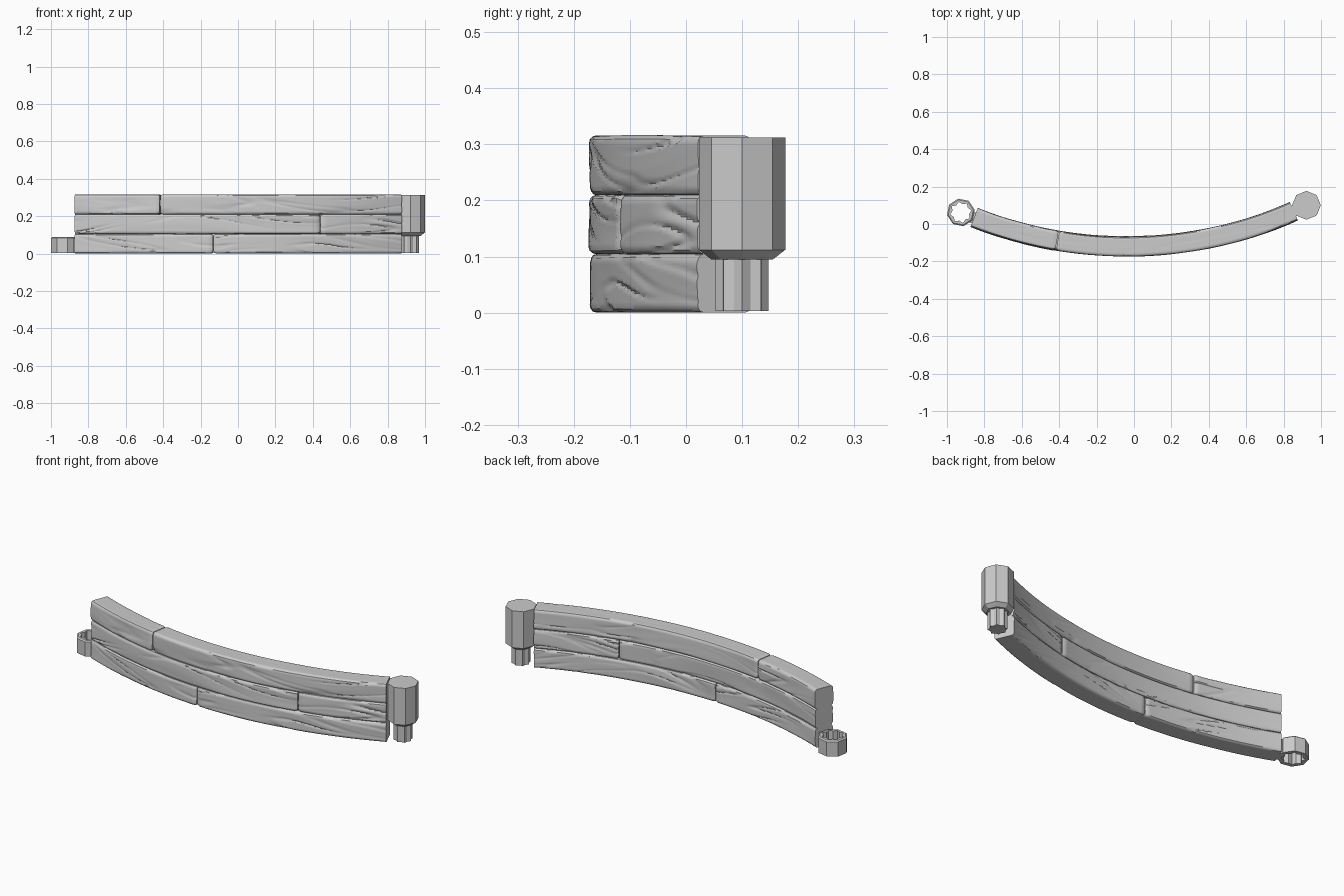
import bpy, bmesh, math
from mathutils import Vector, noise

cube = bpy.data.objects.get("Cube")
if cube:
    bpy.data.objects.remove(cube, do_unlink=True)

grey = bpy.data.materials.new("plain_grey")
grey.use_nodes = True
grey.diffuse_color = (0.6, 0.6, 0.6, 1)
grey.node_tree.nodes["Principled BSDF"].inputs["Base Color"].default_value = (0.6, 0.6, 0.6, 1)

CX, CY, R = -0.04, 2.10, 2.22      # centre and radius of the wall's curve
X_LEFT, X_RIGHT = -0.855, 0.855    # wall ends on the centre line
HALF = 0.053                       # half thickness of a plank


def angle_at(x):
    return math.asin((x - CX) / R)


def finish(bm, name, smooth=None):
    bmesh.ops.recalc_face_normals(bm, faces=bm.faces)
    mesh = bpy.data.meshes.new(name)
    bm.to_mesh(mesh)
    bm.free()
    mesh.materials.append(grey)
    ob = bpy.data.objects.new(name, mesh)
    bpy.context.collection.objects.link(ob)
    if smooth:
        bpy.ops.object.select_all(action='DESELECT')
        ob.select_set(True)
        bpy.context.view_layer.objects.active = ob
        bpy.ops.object.shade_smooth_by_angle(angle=smooth)
    return ob


def loft(bm, loops, closed=False):
    """Skin point loops in order; cap the ends or join last to first."""
    rings = [[bm.verts.new(p) for p in loop] for loop in loops]
    pairs = list(zip(rings, rings[1:])) + ([(rings[-1], rings[0])] if closed else [])
    for a, b in pairs:
        for i in range(len(a)):
            j = (i + 1) % len(a)
            bm.faces.new((a[i], a[j], b[j], b[i]))
    if not closed:
        bm.faces.new(rings[0])
        bm.faces.new(rings[-1])


# Rounded plank section with evenly divided sides
def section(half_h, radius=0.014, cuts=16):
    corners = [(1, 1, 0), (-1, 1, 1), (-1, -1, 2), (1, -1, 3)]
    arcs = []
    for sx, sz, q in corners:
        arcs.append([Vector((sx * (HALF - radius) + radius * math.cos((q + k / 3) * math.pi / 2),
                             sz * (half_h - radius) + radius * math.sin((q + k / 3) * math.pi / 2)))
                     for k in range(4)])
    points = []
    for i, arc in enumerate(arcs):
        points += arc
        nxt = arcs[(i + 1) % 4][0]
        points += [arc[-1].lerp(nxt, k / cuts) for k in range(1, cuts)]
    return points


# Carved grain: broad waves with narrow, slanted cracks
def grain(s, across, seed):
    slant = across + 0.05 * math.sin(4 * s + seed)
    wave = noise.noise(Vector((s * 2.2, slant * 14, seed * 3.7)))
    crack = noise.noise(Vector((s * 1.8 + 9, slant * 22, seed * 5.3)))
    crack = max(0, 1 - abs(crack) * 9) * max(0, noise.noise(Vector((s * 3, across * 8, seed))) + 0.35)
    return 0.004 * wave - 0.007 * crack


def plank(name, x0, x1, z0, z1, seed):
    half_h = (z1 - z0) / 2
    shape = section(half_h)
    a0, a1 = angle_at(x0), angle_at(x1)
    steps = max(20, int((x1 - x0) * 75))
    spots = [k / steps for k in range(steps + 1)]
    loops = []
    for t in spots:
        a = a0 + (a1 - a0) * t
        s = a * R
        # Worn corners only where two planks butt together
        worn = (t == 0 and x0 > X_LEFT) or (t == 1 and x1 < X_RIGHT)
        loop = []
        for p in shape:
            n = Vector((p.x / HALF, p.y / half_h))
            face = 1 if abs(n.x) > 0.9 else 0.35
            d = grain(s, p.y + z0 + p.x * 0.6, seed + (n.x > 0)) * face
            if worn:
                d -= 0.007
            r = R + p.x + d * n.x
            z = (z0 + z1) / 2 + p.y + d * n.y * 0.5
            loop.append((CX + r * math.sin(a), CY - r * math.cos(a), max(0, z)))
        loops.append(loop)
    bm = bmesh.new()
    loft(bm, loops)
    finish(bm, name, math.radians(32))


# Three courses, each split at its own joint
GAP = 0.002
courses = [("bottom", 0.0, 0.105, -0.13), ("middle", 0.104, 0.21, 0.43), ("top", 0.209, 0.316, -0.41)]
for i, (row, z0, z1, joint) in enumerate(courses):
    plank(row + "_plank_right", X_LEFT, joint - GAP, z0, z1, i * 4 + 1)
    plank(row + "_plank_left", joint + GAP, X_RIGHT, z0, z1, i * 4 + 3)


def ring(cx, cy, z, outer, inner, turn=0):
    """Sixteen points alternating between two radii."""
    return [(cx + r * math.cos(turn + i * math.pi / 8), cy + r * math.sin(turn + i * math.pi / 8), z)
            for i in range(16) for r in [inner if i % 2 else outer]]


def octagon(cx, cy, z, r, turn=0):
    return ring(cx, cy, z, r, r, turn)[::2]


# Hinge post with a tapered foot, and its fluted pin
PX, PY = 0.922, 0.10
bm = bmesh.new()
loft(bm, [octagon(PX, PY, z, r) for z, r in ((0.095, 0.055), (0.112, 0.077), (0.312, 0.077))])
finish(bm, "hinge_post")
bm = bmesh.new()
loft(bm, [ring(PX, PY, z, 0.047, 0.038) for z in (0.003, 0.1)])
finish(bm, "hinge_pin")

# Hinge socket with a star-shaped hole
SX, SY, TURN = -0.926, 0.062, math.radians(11)
flat = math.cos(math.pi / 8)
bm = bmesh.new()
loft(bm, [ring(SX, SY, 0.003, 0.075, 0.075 * flat, TURN),
          ring(SX, SY, 0.082, 0.075, 0.075 * flat, TURN),
          ring(SX, SY, 0.088, 0.068, 0.068 * flat, TURN),
          ring(SX, SY, 0.088, 0.058, 0.045, TURN),
          ring(SX, SY, 0.003, 0.058, 0.045, TURN)], closed=True)
finish(bm, "hinge_socket")


# Short necks joining the hinges to the wall
def neck(name, start, end, width, z0, z1):
    a, b = Vector(start), Vector(end)
    side = Vector((a.y - b.y, b.x - a.x)).normalized() * width / 2
    outline = [a + side, a - side, b - side, b + side]
    bm = bmesh.new()
    loft(bm, [[(p.x, p.y, z) for p in outline] for z in (z0, z1)])
    finish(bm, name)


neck("post_neck", (0.835, 0.06), (0.89, 0.085), 0.06, 0.115, 0.308)
neck("socket_neck", (-0.835, 0.025), (-0.872, 0.038), 0.06, 0.003, 0.08)
